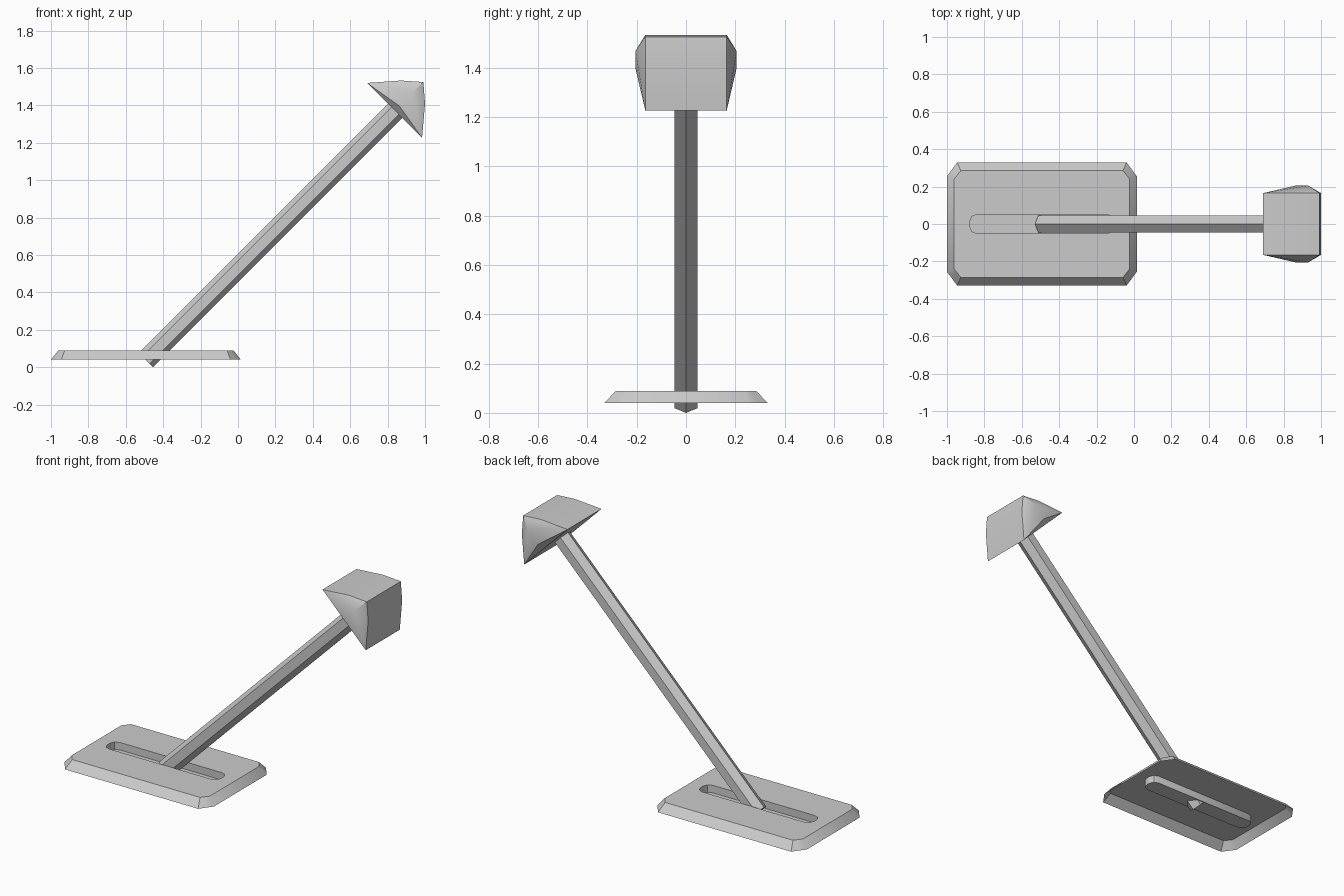
import bpy
import bmesh
from math import radians, pi
from mathutils import Matrix, Vector

if "Cube" in bpy.data.objects:
    bpy.data.objects.remove(bpy.data.objects["Cube"])

# Single plain material
grey = bpy.data.materials.new("plain_grey")
grey.use_nodes = True
GREY = (0.6, 0.6, 0.6, 1)
grey.diffuse_color = GREY
grey.node_tree.nodes["Principled BSDF"].inputs["Base Color"].default_value = GREY


def finish(bm, name):
    mesh = bpy.data.meshes.new(name)
    bm.to_mesh(mesh)
    bm.free()
    mesh.materials.append(grey)
    obj = bpy.data.objects.new(name, mesh)
    bpy.context.collection.objects.link(obj)
    bpy.ops.object.select_all(action="DESELECT")
    obj.select_set(True)
    bpy.context.view_layer.objects.active = obj
    bpy.ops.object.shade_smooth_by_angle(angle=radians(30))


def ring(bm, hx, hy, cx, cy, mid, z):
    """Rectangle with cut (mid 0.5) or rounded (mid 0.71) corners."""
    verts = []
    for sx, sy in ((1, 1), (-1, 1), (-1, -1), (1, -1)):
        corner = [(1, 0), (mid, mid), (0, 1)]
        if sx * sy < 0:
            corner.reverse()
        for u, v in corner:
            x = sx * (hx - cx + cx * u) + PLATE_X
            verts.append(bm.verts.new((x, sy * (hy - cy + cy * v), z)))
    return verts


# Base plate: thin shell open below, with a sunken slot closed by a floor
PLATE_X, LOW, HIGH, FLOOR = -0.4925, 0.041, 0.089, 0.043
bm = bmesh.new()
rings = [
    ring(bm, 0.5075, 0.33, 0.055, 0.075, 0.5, LOW),
    ring(bm, 0.469, 0.285, 0.035, 0.045, 0.5, HIGH),
    ring(bm, 0.386, 0.052, 0.04, 0.04, 0.71, HIGH),
    ring(bm, 0.386, 0.052, 0.04, 0.04, 0.71, FLOOR),
]
for a, b in zip(rings, rings[1:]):
    n = len(a)
    for i in range(n):
        j = (i + 1) % n
        bm.faces.new((a[i], a[j], b[j], b[i]))
bm.faces.new(rings[-1])
finish(bm, "base_plate")

# Shaft: hexagonal bar leaning at 45 degrees, ridges facing up and down
start, end = Vector((-0.492, 0, 0.0382)), Vector((0.88, 0, 1.4102))
bm = bmesh.new()
lean = (Matrix.Translation((start + end) / 2) @ Matrix.Rotation(pi / 4, 4, "Y")
        @ Matrix.Rotation(pi / 2, 4, "Z"))
bmesh.ops.create_cone(bm, cap_ends=True, segments=6, radius1=0.054, radius2=0.054,
                      depth=(end - start).length, matrix=lean)
finish(bm, "shaft")

# Head: two slightly domed square faces meeting at a crest, a flat underside
# and bulging cheeks
profile = {
    "rear_tip": (0.69, 0.165, 1.52), "top_mid": (0.87, 0.165, 1.533),
    "crest": (0.991, 0.165, 1.525), "front_mid": (1.0, 0.165, 1.41),
    "low_tip": (0.984, 0.165, 1.226), "neck": (0.863, 0.205, 1.397),
    "cheek": (0.932, 0.205, 1.468),
}
bm = bmesh.new()
left, right = ({k: bm.verts.new((x, s * y, z)) for k, (x, y, z) in profile.items()}
               for s in (1, -1))
outline = ["rear_tip", "top_mid", "crest", "front_mid", "low_tip"]
for a, b in zip(outline, outline[1:] + outline[:1]):
    bm.faces.new((left[a], left[b], right[b], right[a]))
for side in (left, right):
    for a, b in zip(outline, outline[1:] + ["neck"]):
        bm.faces.new((side[a], side[b], side["cheek"]))
    bm.faces.new((side["neck"], side["rear_tip"], side["cheek"]))
    bm.faces.new((side["low_tip"], side["rear_tip"], side["neck"]))
bmesh.ops.recalc_face_normals(bm, faces=bm.faces)
finish(bm, "head")
